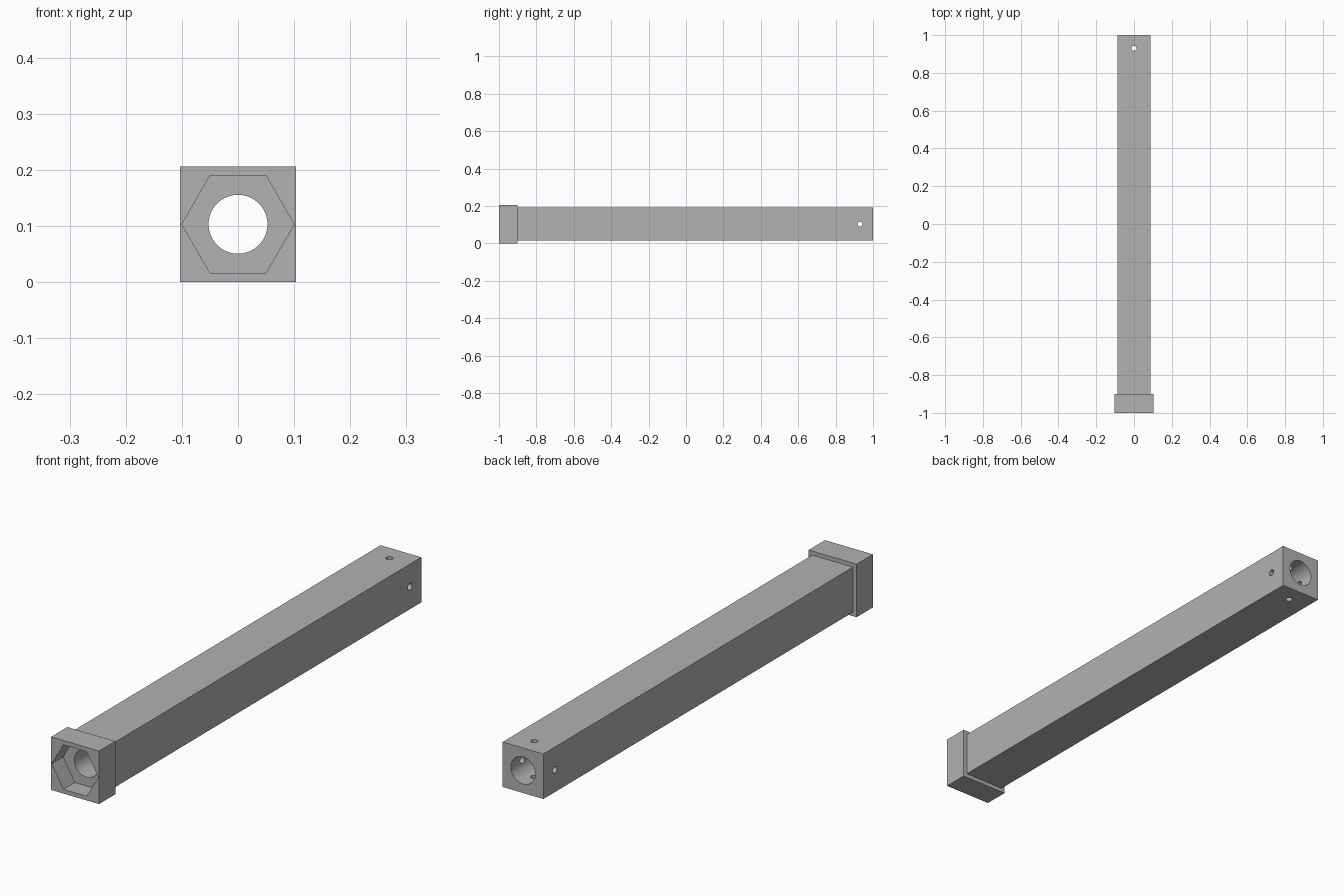
import bpy
import bmesh
from math import cos, sin, pi, radians
from mathutils import Vector

if "Cube" in bpy.data.objects:
    bpy.data.objects.remove(bpy.data.objects["Cube"])

HEAD = 0.103       # half width of the square collar
SHAFT = 0.0875     # half width of the square shaft
BORE = 0.0525
MID = HEAD         # height of the centre line
PIN_Y = 0.93

grey = bpy.data.materials.new("plain grey")
grey.use_nodes = True
colour = (0.445, 0.445, 0.445, 1)
grey.diffuse_color = colour
grey.node_tree.nodes["Principled BSDF"].inputs["Base Color"].default_value = colour


def prism(name, sides, radius, start, end, turn=0.0):
    """Regular prism running between two points along one axis."""
    start, end = Vector(start), Vector(end)
    axis = (end - start).normalized()
    up = Vector((0, 1, 0)) if abs(axis.z) > 0.5 else Vector((0, 0, 1))
    side = up.cross(axis)
    bm = bmesh.new()
    ring = [bm.verts.new(start + radius * (cos(a) * side + sin(a) * up))
            for a in (turn + 2 * pi * i / sides for i in range(sides))]
    cap = bm.faces.new(ring)
    out = bmesh.ops.extrude_face_region(bm, geom=[cap], use_keep_orig=True)
    moved = [v for v in out["geom"] if isinstance(v, bmesh.types.BMVert)]
    bmesh.ops.translate(bm, verts=moved, vec=end - start)
    bmesh.ops.recalc_face_normals(bm, faces=bm.faces)
    mesh = bpy.data.meshes.new(name)
    bm.to_mesh(mesh)
    bm.free()
    mesh.materials.append(grey)
    obj = bpy.data.objects.new(name, mesh)
    bpy.context.collection.objects.link(obj)
    return obj


def combine(target, tool, operation):
    """Apply a boolean and discard the tool."""
    tool.hide_render = True
    bpy.context.view_layer.objects.active = target
    mod = target.modifiers.new(operation.lower(), "BOOLEAN")
    mod.operation = operation
    mod.solver = "EXACT"
    mod.object = tool
    bpy.ops.object.modifier_apply(modifier=mod.name)
    bpy.data.objects.remove(tool)


# Square shaft joined to its wider square collar
diagonal = 2 ** 0.5
tube = prism("square_tube", 4, SHAFT * diagonal, (0, -0.95, MID), (0, 1, MID), pi / 4)
collar = prism("collar", 4, HEAD * diagonal, (0, -1, MID), (0, -0.9, MID), pi / 4)
combine(tube, collar, "UNION")

# Round bore along the full length, hexagonal pocket in the collar
combine(tube, prism("bore", 64, BORE, (0, -1.1, MID), (0, 1.1, MID)), "DIFFERENCE")
combine(tube, prism("hex_pocket", 6, 0.1, (0, -1.1, MID), (0, -0.93, MID)), "DIFFERENCE")

# Crossed pin holes near the far end
for name, d in (("side_pin", Vector((0.2, 0, 0))), ("top_pin", Vector((0, 0, 0.2)))):
    centre = Vector((0, PIN_Y, MID))
    combine(tube, prism(name, 24, 0.013, centre - d, centre + d), "DIFFERENCE")

# Smooth round walls, sharp corners
bpy.ops.object.select_all(action="DESELECT")
tube.select_set(True)
bpy.context.view_layer.objects.active = tube
bpy.ops.object.shade_smooth_by_angle(angle=radians(30))
